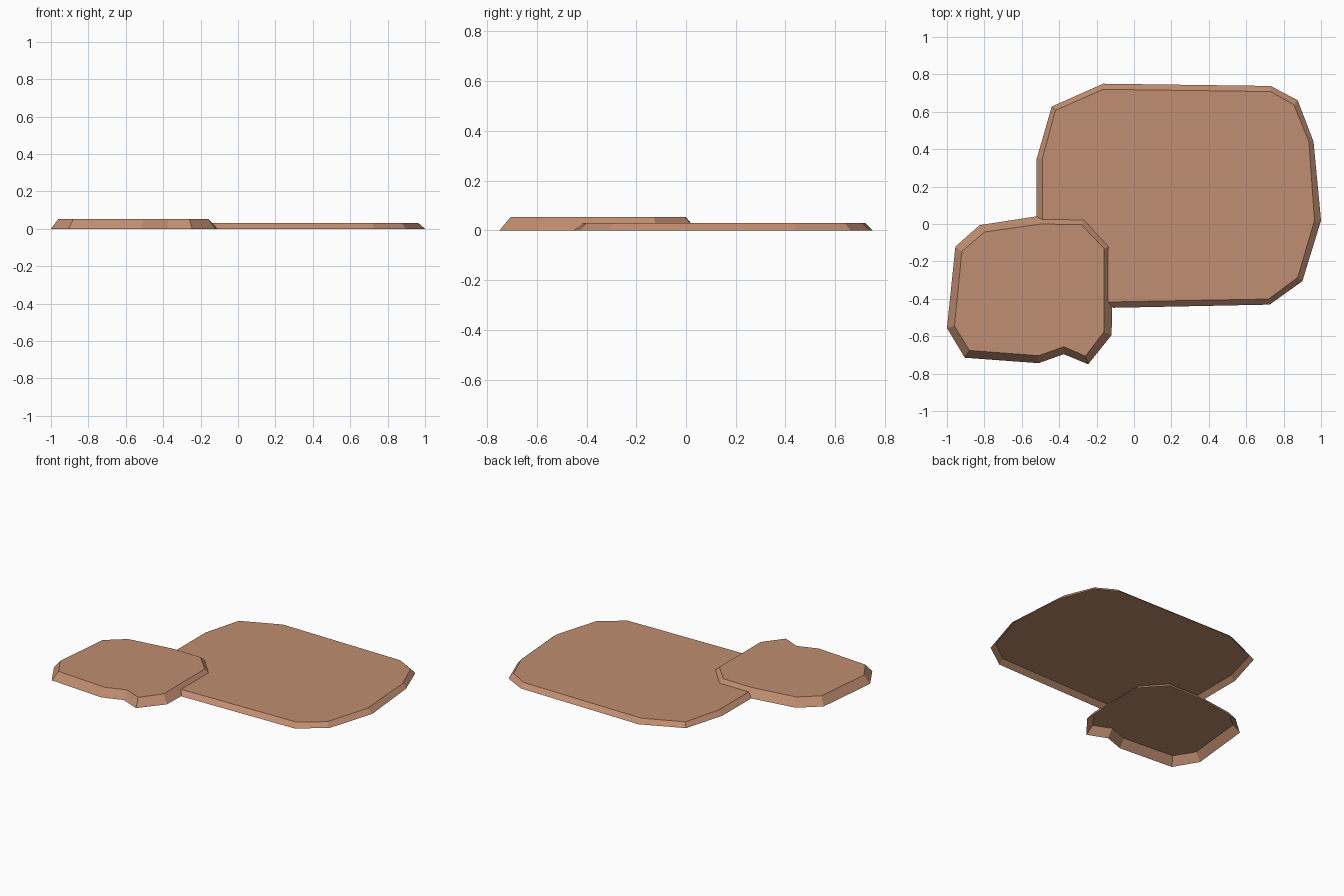
import bpy, bmesh

clay = bpy.data.materials.new("tan_clay")
clay.diffuse_color = (0.53, 0.27, 0.165, 1)
Y_SHIFT = -0.006  # centres the pair on y = 0


def slab(name, base, top, height, inner=()):
    """Open-bottomed slab: sloped sides from base to top outline, and a top face.
    With inner points, the sides stay open there and the top follows those points."""
    bm = bmesh.new()
    low = [bm.verts.new((x, y + Y_SHIFT, 0)) for x, y in base]
    high = [bm.verts.new((x, y + Y_SHIFT, height)) for x, y in top]
    cut = [bm.verts.new((x, y + Y_SHIFT, height)) for x, y in inner]
    bm.faces.new(high + cut)
    n = len(low)
    for i in range(n - 1 if inner else n):
        j = (i + 1) % n
        bm.faces.new((low[i], low[j], high[j], high[i]))
    mesh = bpy.data.meshes.new(name)
    bm.to_mesh(mesh)
    bm.free()
    mesh.materials.append(clay)
    obj = bpy.data.objects.new(name, mesh)
    bpy.context.collection.objects.link(obj)
    return obj


# Large thin slab, its front left corner cut away along the small slab
slab("large_slab",
     [(-0.112, -0.442), (0.725, -0.425), (0.9, -0.3), (1, 0.025),
      (0.96, 0.446), (0.875, 0.668), (0.73, 0.744), (-0.165, 0.756), (-0.44, 0.634), (-0.52, 0.355),
      (-0.52, 0.044)],
     [(-0.138, -0.411), (0.72, -0.395), (0.875, -0.28), (0.965, 0.025),
      (0.935, 0.446), (0.855, 0.643), (0.73, 0.714), (-0.165, 0.726), (-0.42, 0.614), (-0.49, 0.355),
      (-0.49, 0.03)],
     0.03,
     inner=[(-0.268, 0.028), (-0.138, -0.115)])

# Small thicker slab with a notch in its front edge
slab("small_slab",
     [(-1, -0.55), (-0.905, -0.709), (-0.51, -0.738), (-0.375, -0.69), (-0.245, -0.744),
      (-0.12, -0.588), (-0.108, -0.105), (-0.25, 0.049), (-0.5, 0.05), (-0.825, 0), (-0.955, -0.115)],
     [(-0.96, -0.54), (-0.88, -0.67), (-0.51, -0.698), (-0.375, -0.65), (-0.26, -0.7),
      (-0.16, -0.57), (-0.16, -0.125), (-0.28, 0.002), (-0.495, 0.006), (-0.8, -0.037), (-0.92, -0.14)],
     0.053)
